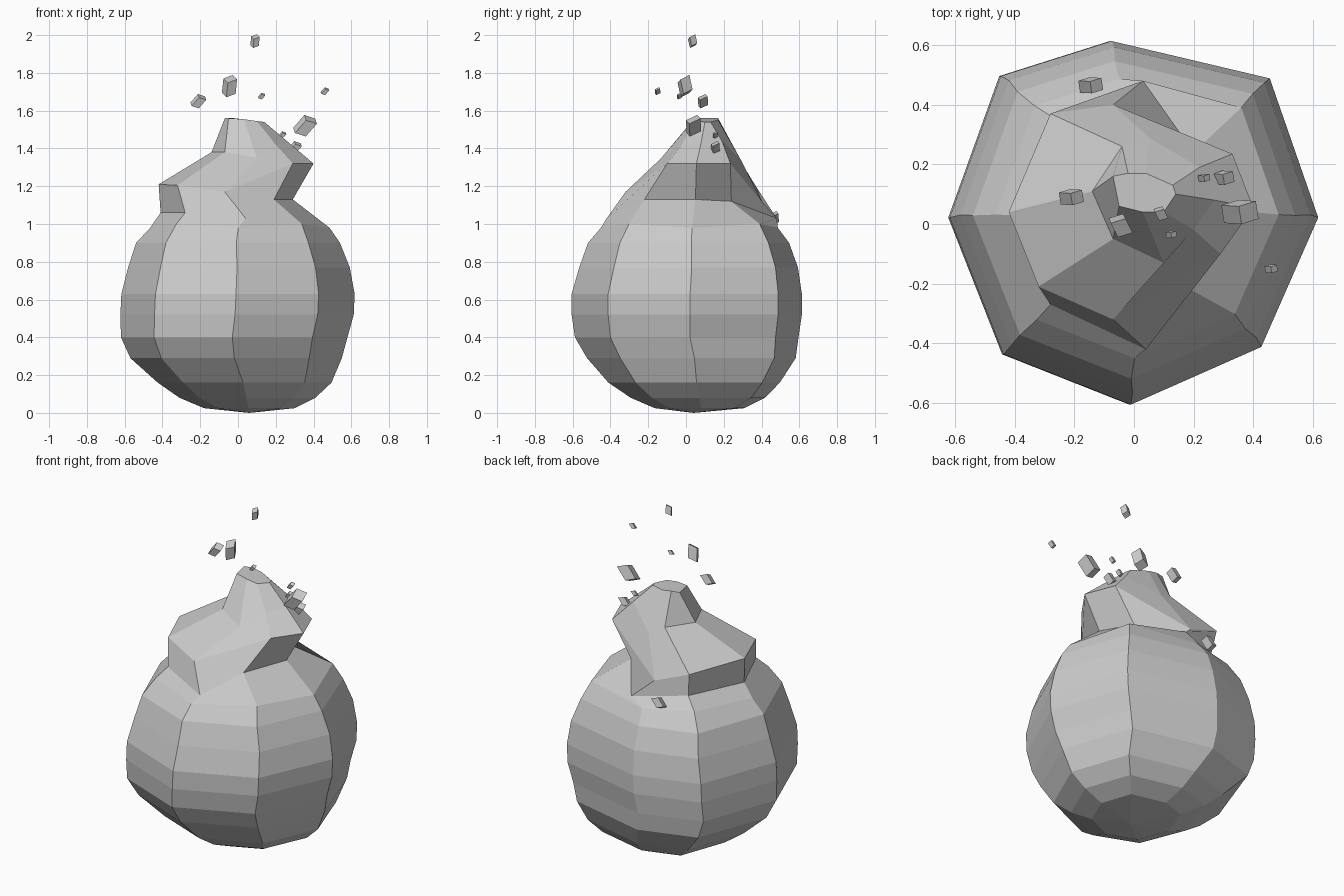
import bpy, bmesh, math
from mathutils import Matrix, Vector, Euler

# Eight columns, counter-clockwise from +x: angle and radius factor
COLS = [(2, 1), (47, 1.08), (97, 1), (132, 1.08), (178, 1), (225, 1), (269, .98), (316, .96)]
# Round body rings: height, centre x, centre y, radius
BODY = [(.025, .06, .07, .24), (.08, .05, .06, .36), (.16, .035, .04, .46),
        (.29, -.01, .025, .56), (.40, -.02, 0, .60), (.52, -.005, 0, .618),
        (.63, 0, 0, .618), (.77, .005, .01, .587), (.90, 0, .01, .54)]
# Spiral neck rings, same column order
LEDGE_LOW = [(.29, .05, 1.13), (.20, .24, 1.12), (.03, .48, 1.03), (-.26, .35, 1.06),
             (-.41, .03, 1.06), (-.28, -.27, 1.06), (.04, -.42, 1.03), (.19, -.22, 1.13)]
LEDGE_TOP = [(.40, .055, 1.32), (.33, .235, 1.32), (-.07, .40, 1.12), (-.28, .37, 1.20),
             (-.42, .04, 1.21), (-.32, -.21, 1.205), (-.07, -.32, 1.17), (.29, -.10, 1.32)]
COLLAR = [(.27, .08, 1.43), (.22, .19, 1.44), (.05, .29, 1.34), (-.04, .26, 1.38),
          (-.14, .11, 1.38), (-.07, -.05, 1.38), (.10, -.13, 1.35), (.20, -.02, 1.42)]
TIP = [(.14, .10, 1.54), (.13, .13, 1.54), (.04, .17, 1.55), (-.02, .17, 1.56),
       (-.07, .16, 1.56), (-.05, .06, 1.56), (.03, .04, 1.555), (.10, .04, 1.545)]


def finish(bm, name):
    bmesh.ops.recalc_face_normals(bm, faces=bm.faces)
    me = bpy.data.meshes.new(name)
    bm.to_mesh(me)
    bm.free()
    ob = bpy.data.objects.new(name, me)
    bpy.context.collection.objects.link(ob)
    return ob


def body_ring(z, cx, cy, r):
    return [(cx + r * k * math.cos(math.radians(a)),
             cy + r * k * math.sin(math.radians(a)), z) for a, k in COLS]


# Body with spiral neck
rings = [body_ring(*b) for b in BODY]
# Shoulder ring, higher on the right
rings.append([(x, y, .98 + .02 * (i % 2)) for i, (x, y, _) in
              enumerate(body_ring(.98, .01, .015, .475))])
rings += [LEDGE_LOW, LEDGE_TOP, COLLAR, TIP]
bm = bmesh.new()
loops = [[bm.verts.new(p) for p in ring] for ring in rings]
for lo, hi in zip(loops, loops[1:]):
    for i in range(8):
        j = (i + 1) % 8
        bm.faces.new((lo[i], lo[j], hi[j], hi[i]))
bm.faces.new(loops[-1])
base = bm.verts.new((.06, .04, 0))
for i in range(8):
    bm.faces.new((loops[0][(i + 1) % 8], loops[0][i], base))
finish(bm, "body")

# Floating chips: x, y, z, size
CHIPS = [(.09, .035, 1.968, .042), (-.045, -.005, 1.73, .068), (-.21, .09, 1.65, .052),
         (.125, -.035, 1.677, .024), (.46, -.15, 1.703, .028), (.355, .04, 1.52, .078),
         (.235, .155, 1.472, .026), (.30, .155, 1.405, .046), (-.145, .465, 1.03, .052)]
for n, (x, y, z, s) in enumerate(CHIPS):
    bm = bmesh.new()
    bmesh.ops.create_cube(bm, size=s)
    lean = Matrix.Shear('XY', 4, (.4, .2))
    turn = Euler((.45, -.35 if n in (0, 1) else .3, .3)).to_matrix().to_4x4()
    bm.transform(Matrix.Translation(Vector((x, y, z))) @ turn @ lean @
                 Matrix.Diagonal((.8, .85, 1.05, 1)))
    finish(bm, f"chip_{n + 1}")
